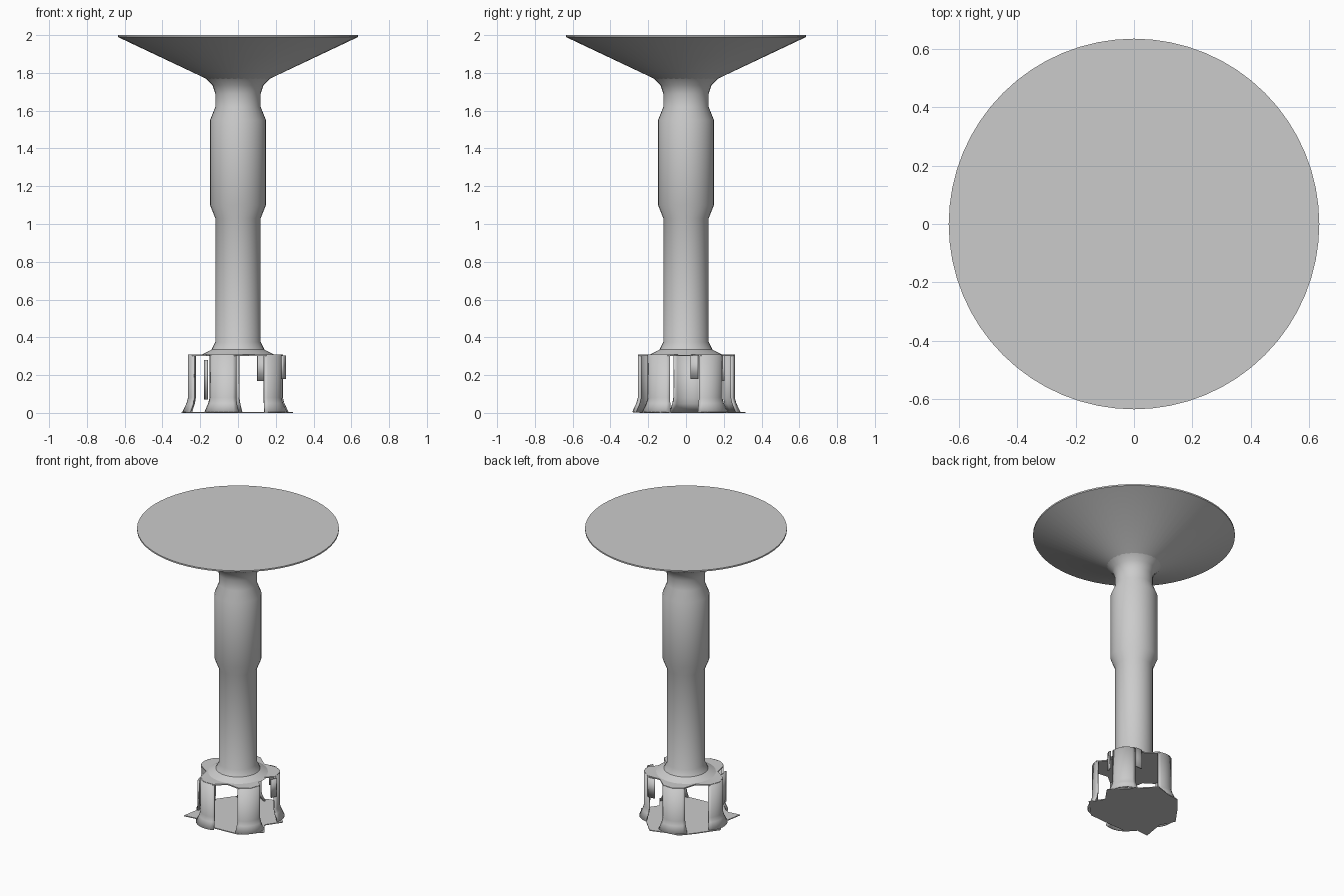
import bpy, bmesh, math
from mathutils import Vector

cube = bpy.data.objects.get("Cube")
if cube:
    bpy.data.objects.remove(cube, do_unlink=True)

grey = bpy.data.materials.new("plain_grey")
grey.use_nodes = True
COLOUR = (0.6, 0.6, 0.6, 1)
grey.diffuse_color = COLOUR
grey.node_tree.nodes["Principled BSDF"].inputs["Base Color"].default_value = COLOUR


def finish(name, bm, smooth=True, thickness=0):
    """Turn a bmesh into a grey object, optionally thickened."""
    bmesh.ops.recalc_face_normals(bm, faces=bm.faces[:])
    mesh = bpy.data.meshes.new(name)
    bm.to_mesh(mesh)
    bm.free()
    mesh.materials.append(grey)
    obj = bpy.data.objects.new(name, mesh)
    bpy.context.collection.objects.link(obj)
    if thickness:
        mod = obj.modifiers.new("thickness", "SOLIDIFY")
        mod.thickness = thickness
        mod.offset = 0
    if smooth:
        bpy.ops.object.select_all(action="DESELECT")
        obj.select_set(True)
        bpy.context.view_layer.objects.active = obj
        bpy.ops.object.shade_smooth_by_angle(angle=math.radians(30))
    return obj


def lathe(name, profile, sides):
    """Revolve (radius, height) points and close both ends."""
    bm = bmesh.new()
    rings = []
    for r, z in profile:
        rings.append([bm.verts.new((r * math.cos(math.tau * i / sides),
                                    r * math.sin(math.tau * i / sides), z))
                      for i in range(sides)])
    for low, high in zip(rings, rings[1:]):
        for i in range(sides):
            j = (i + 1) % sides
            bm.faces.new((low[i], low[j], high[j], high[i]))
    bm.faces.new(rings[0][::-1])
    bm.faces.new(rings[-1])
    return finish(name, bm)


def sheet(name, outline, z, height):
    """Thin flat plate from an outline."""
    bm = bmesh.new()
    face = bm.faces.new([bm.verts.new((x, y, z)) for x, y in outline])
    top = bmesh.ops.extrude_face_region(bm, geom=[face])["geom"]
    bmesh.ops.translate(bm, vec=(0, 0, height),
                        verts=[v for v in top if isinstance(v, bmesh.types.BMVert)])
    bmesh.ops.triangulate(bm, faces=[f for f in bm.faces if len(f.verts) > 4])
    return finish(name, bm, smooth=False)


def curved_panel(name, heading, start, end, rows):
    """Upright curved strip; rows are (height, outward push)."""
    bm = bmesh.new()
    axis = Vector((math.cos(heading), math.sin(heading), 0))
    grid = []
    steps = 8
    for z, push in rows:
        line = []
        for i in range(steps + 1):
            a = heading + math.radians(start + (end - start) * i / steps)
            out = Vector((math.cos(a), math.sin(a), 0))
            line.append(bm.verts.new(axis * 0.16 + out * (0.1 + push) + Vector((0, 0, z))))
        grid.append(line)
    for low, high in zip(grid, grid[1:]):
        for i in range(steps):
            bm.faces.new((low[i], low[i + 1], high[i + 1], high[i]))
    return finish(name, bm, thickness=0.01)


# Round top with conical underside
lathe("table_top", [(0.13, 1.74), (0.17, 1.77), (0.636, 1.99), (0.636, 2.0)], 64)

# Column with a thicker sleeve and flared ends
lathe("column", [(0.2, 0.305), (0.18, 0.314), (0.14, 0.335), (0.12, 0.375), (0.12, 1.03),
                 (0.148, 1.1), (0.148, 1.55), (0.12, 1.62), (0.12, 1.69),
                 (0.135, 1.735), (0.17, 1.77)], 32)

# Five curved uprights around the base
headings = [math.radians(-110 + 72 * k) for k in range(5)]
for k, heading in enumerate(headings):
    curved_panel(f"base_upright_{k + 1}", heading, -46, 46,
                 [(0.003, 0.03), (0.05, 0.008), (0.08, 0), (0.308, 0)])

# Torn side flaps on two uprights
curved_panel("front_flap", headings[0], -75, -46, [(0.07, 0.02), (0.28, 0.02)])
curved_panel("left_flap_front", headings[2], -66, -46, [(0.18, 0.02), (0.305, 0.02)])
curved_panel("left_flap_back", headings[2], 46, 72, [(0.17, 0.01), (0.305, 0.01)])

# Star shaped upper plate joining the uprights to the column
star = []
for k, heading in enumerate(headings):
    for turn, radius in ((-16, 0.25), (0, 0.265), (16, 0.25), (36, 0.16 if k == 1 else 0.2)):
        a = heading + math.radians(turn)
        star.append((radius * math.cos(a), radius * math.sin(a)))
sheet("upper_base_plate", star, 0.302, 0.008)

# Ragged floor plate
floor = [(0.16, -0.23), (0.28, -0.11), (0.22, -0.02), (0.29, 0.08), (0.2, 0.17),
         (0.06, 0.315), (-0.05, 0.28), (-0.13, 0.27), (-0.2, 0.19), (-0.3, 0.05),
         (-0.25, -0.05), (-0.275, -0.2), (-0.19, -0.19), (-0.14, -0.245), (0.0, -0.24)]
sheet("floor_plate", floor, 0, 0.006)
